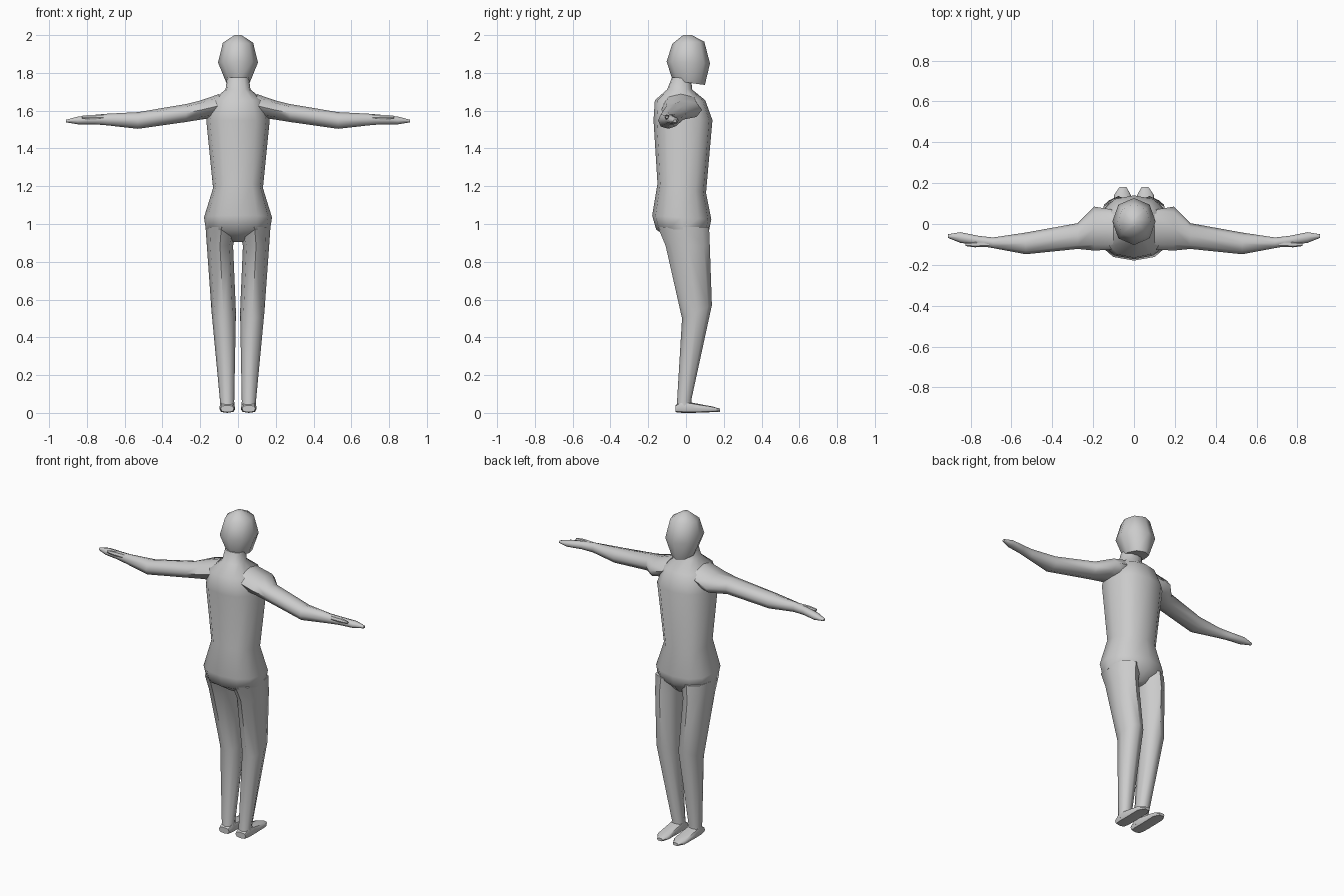
import bpy, bmesh
from math import sin, cos, pi


def loft(name, axis, rings, sides=8, power=2.2, mirror=False):
    """Skin of rings along an axis. Ring: (position, a_min, a_max, b_min, b_max, tilt),
    where a and b are the two other axes in x, y, z order."""
    bm = bmesh.new()
    others = [i for i in range(3) if i != axis]
    loops = []
    for ring in rings:
        pos, a0, a1, b0, b1 = ring[:5]
        tilt = ring[5] if len(ring) > 5 else 0
        loop = []
        for k in range(sides):
            t = 2 * pi * k / sides
            a, b = (abs(f) ** (2 / power) * (1 if f > 0 else -1) for f in (cos(t), sin(t)))
            co = [0, 0, 0]
            co[axis] = pos + tilt * b
            co[others[0]] = (a0 + a1) / 2 + a * (a1 - a0) / 2
            co[others[1]] = (b0 + b1) / 2 + b * (b1 - b0) / 2
            loop.append(bm.verts.new(co))
        loops.append(loop)
    for low, high in zip(loops, loops[1:]):
        for k in range(sides):
            n = (k + 1) % sides
            bm.faces.new((low[k], low[n], high[n], high[k]))
    bm.faces.new(loops[0])
    bm.faces.new(loops[-1])
    bmesh.ops.recalc_face_normals(bm, faces=bm.faces)
    mesh = bpy.data.meshes.new(name)
    bm.to_mesh(mesh)
    bm.free()
    obj = bpy.data.objects.new(name, mesh)
    bpy.context.collection.objects.link(obj)
    if mirror:
        obj.modifiers.new("mirror", 'MIRROR').use_mirror_merge = False
    bpy.ops.object.select_all(action='DESELECT')
    obj.select_set(True)
    bpy.context.view_layer.objects.active = obj
    bpy.ops.object.shade_smooth_by_angle(angle=0.9)
    return obj


X, Y, Z = 0, 1, 2

# head, with the chin towards +y
loft("head", Z, [
    (1.748, -.062, .062, -.070, .100, -.012),
    (1.855, -.106, .106, -.103, .127, -.005),
    (1.960, -.080, .080, -.072, .097, .005),
    (2.000, -.018, .018, -.015, .030)], power=2.1)

# torso and neck, from crotch to under the head
loft("torso", Z, [
    (0.905, -.028, .028, -.060, .070),
    (0.970, -.170, .170, -.158, .123),
    (1.035, -.180, .180, -.179, .134, -.010),
    (1.190, -.132, .132, -.151, .106, -.025),
    (1.550, -.168, .168, -.172, .140),
    (1.655, -.135, .135, -.165, .102),
    (1.712, -.066, .066, -.100, .032),
    (1.775, -.058, .058, -.075, .028)], sides=12, power=2.4)

# arms with flat hands
loft("arm", X, [
    (0.100, -.125, .070, 1.565, 1.688),
    (0.195, -.130, .085, 1.553, 1.655),
    (0.275, -.122, .004, 1.540, 1.635),
    (0.530, -.148, -.042, 1.504, 1.592),
    (0.690, -.118, -.066, 1.522, 1.584),
    (0.760, -.106, -.058, 1.528, 1.578),
    (0.850, -.092, -.040, 1.528, 1.568),
    (0.910, -.068, -.050, 1.538, 1.552)], mirror=True)
loft("thumb", X, [
    (0.710, -.112, -.080, 1.548, 1.580),
    (0.780, -.114, -.086, 1.552, 1.580),
    (0.825, -.108, -.094, 1.558, 1.574)], sides=6, mirror=True)

# legs, knees pushed forward
loft("leg", Z, [
    (0.985, .004, .172, -.150, .122),
    (0.885, .026, .165, -.108, .126),
    (0.535, .011, .140, -.021, .137, .035),
    (0.060, .020, .095, -.048, .028, .008),
    (0.020, .018, .096, -.053, .034)], mirror=True)

# feet, toes towards +y
loft("foot", Y, [
    (-.056, .022, .092, .004, .040),
    (-.020, .016, .098, .000, .062),
    (0.032, .016, .098, .000, .054),
    (0.140, .015, .098, .004, .034),
    (0.180, .036, .072, .004, .022)], power=3.2, mirror=True)
